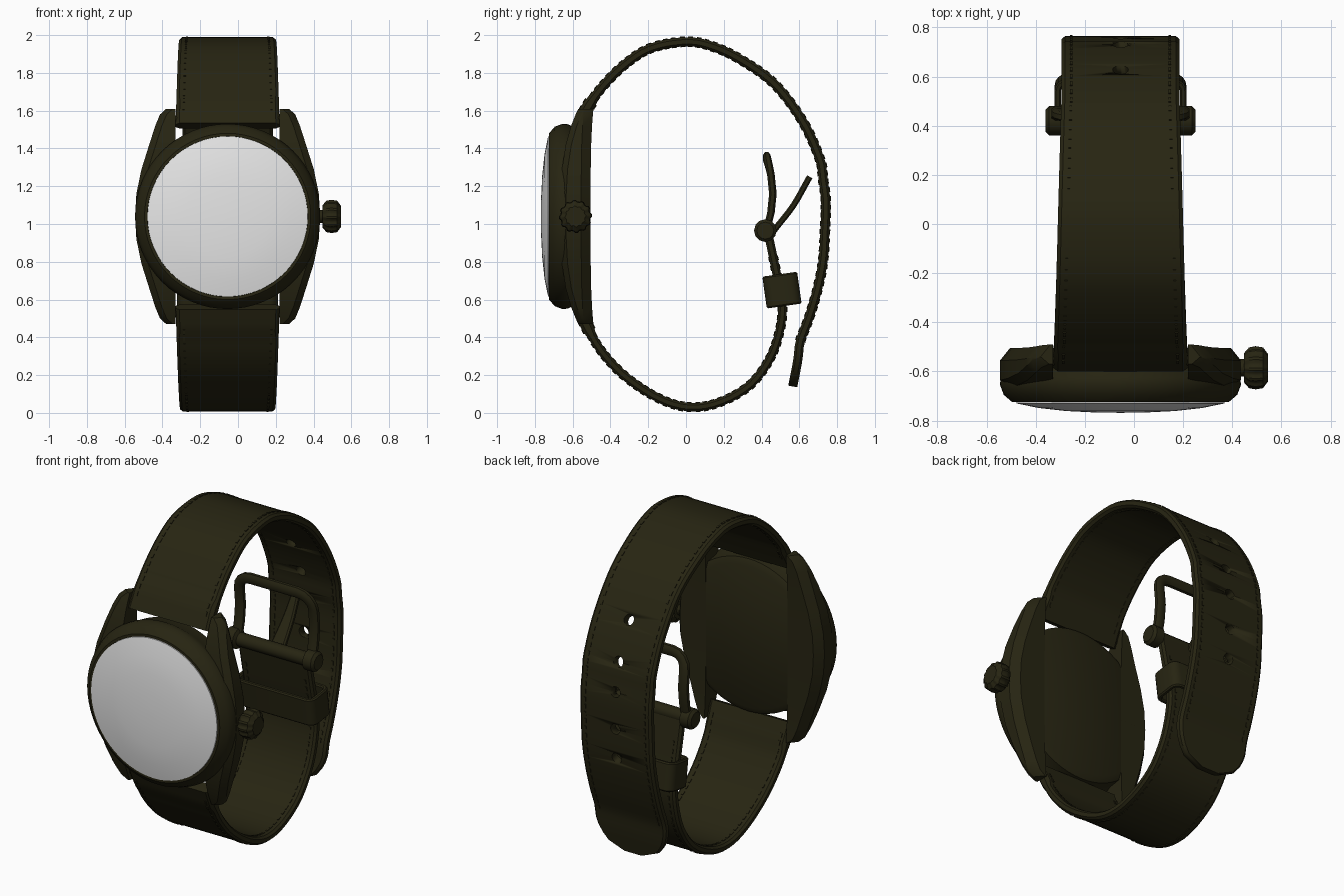
import bpy, bmesh, math
from mathutils import Vector, Matrix

if "Cube" in bpy.data.objects:
    bpy.data.objects.remove(bpy.data.objects["Cube"])

CX, CZ = -0.055, 1.04          # centre of the watch head
X, Y, Z = Vector((1, 0, 0)), Vector((0, 1, 0)), Vector((0, 0, 1))


def material(name, rgb):
    m = bpy.data.materials.new(name)
    m.use_nodes = True
    m.diffuse_color = (*rgb, 1)
    m.node_tree.nodes["Principled BSDF"].inputs["Base Color"].default_value = (*rgb, 1)
    return m


OLIVE = material("dark olive", (0.02, 0.018, 0.006))
WHITE = material("white glass", (0.8, 0.8, 0.8))


def finish(name, bm, mat=OLIVE, angle=35):
    bmesh.ops.recalc_face_normals(bm, faces=bm.faces)
    mesh = bpy.data.meshes.new(name)
    bm.to_mesh(mesh)
    bm.free()
    mesh.materials.append(mat)
    ob = bpy.data.objects.new(name, mesh)
    bpy.context.collection.objects.link(ob)
    bpy.ops.object.select_all(action='DESELECT')
    ob.select_set(True)
    bpy.context.view_layer.objects.active = ob
    bpy.ops.object.shade_smooth_by_angle(angle=math.radians(angle))
    return ob


def loft(name, rings, closed=False, mat=OLIVE):
    """Skin a row of equal rings, capped unless closed."""
    bm = bmesh.new()
    vs = [[bm.verts.new(p) for p in r] for r in rings]
    n = len(vs[0])
    for i in range(len(vs) if closed else len(vs) - 1):
        a, b = vs[i], vs[(i + 1) % len(vs)]
        for k in range(n):
            bm.faces.new((a[k], a[(k + 1) % n], b[(k + 1) % n], b[k]))
    if not closed:
        bm.faces.new(vs[0])
        bm.faces.new(vs[-1])
    return finish(name, bm, mat)


def lathe(name, profile, centre, axis, sides=64, mat=OLIVE, rib=0):
    """Turn (radius, offset) pairs about an axis; rib insets every other side."""
    u, v = (X, Z) if axis == Y else (Y, Z)
    rings = []
    for r, a in profile:
        ring = []
        for k in range(sides):
            t = math.tau * k / sides
            q = r * (1 - rib * (k // 2 % 2))
            ring.append(Vector(centre) + axis * a + (u * math.cos(t) + v * math.sin(t)) * q)
        rings.append(ring)
    return loft(name, rings, mat=mat)


def smooth_path(pts, step):
    """Catmull-Rom curve through the points, resampled at even steps."""
    p = [Vector(q) for q in pts]
    p = [2 * p[0] - p[1]] + p + [2 * p[-1] - p[-2]]
    dense = []
    for a, b, c, d in zip(p, p[1:], p[2:], p[3:]):
        for k in range(20):
            t = k / 20
            dense.append(0.5 * (2 * b + (c - a) * t + (2 * a - 5 * b + 4 * c - d) * t ** 2
                                + (3 * b - a - 3 * c + d) * t ** 3))
    dense.append(p[-2])
    out, run = [dense[0]], 0
    for a, b in zip(dense, dense[1:]):
        run += (b - a).length
        if run >= step:
            out.append(b)
            run = 0
    if (out[-1] - dense[-1]).length > step / 4:
        out.append(dense[-1])
    return out


def frames(path, across, closed=False):
    """Tangent and outward normal at each point."""
    n, res = len(path), []
    for i in range(n):
        a = path[i - 1] if closed or i else path[0]
        b = path[(i + 1) % n] if closed or i < n - 1 else path[-1]
        t = (b - a).normalized()
        res.append((t, across.cross(t).normalized()))
    return res


def sweep(name, path, across, width, thick, closed=False):
    """Soft-edged flat bar along a path; width and thick are functions of the index."""
    rings = []
    for i, (p, (t, nrm)) in enumerate(zip(path, frames(path, across, closed))):
        w, h = width(i) / 2, thick(i) / 2
        e = w - min(h * 0.6, w * 0.5)
        sec = [(-w, -h / 2), (-e, -h), (e, -h), (w, -h / 2), (w, h / 2), (e, h), (-e, h), (-w, h / 2)]
        rings.append([p + across * s + nrm * d for s, d in sec])
    return loft(name, rings, closed)


def rounded_rect(x0, x1, y0, y1, r):
    pts = []
    for cx, cy, a0 in ((x1 - r, y1 - r, 0), (x0 + r, y1 - r, 90), (x0 + r, y0 + r, 180), (x1 - r, y0 + r, 270)):
        for k in range(5):
            a = math.radians(a0 + k * 22.5)
            pts.append((cx + r * math.cos(a), cy + r * math.sin(a)))
    return pts


def stitches(name, path, width, thick, skip):
    """Two rows of thread dashes on both faces of a strap."""
    bm = bmesh.new()
    for i, (p, (t, nrm)) in list(enumerate(zip(path, frames(path, X))))[2:-skip]:
        rot = Matrix((X, t, nrm)).transposed().to_4x4()
        for side in (-1, 1):
            for face in (-1, 1):
                at = p + X * side * (width(i) / 2 - 0.04) + nrm * face * thick(i) / 2
                bmesh.ops.create_cube(bm, size=1, matrix=Matrix.Translation(at) @ rot
                                      @ Matrix.Diagonal((0.011, 0.026, 0.008, 1)))
    return finish(name, bm)


# Watch head: round body with bezel, then domed crystal
lathe("case_body", [(0.43, -0.505), (0.465, -0.525), (0.475, -0.6), (0.488, -0.625), (0.49, -0.655),
                    (0.475, -0.695), (0.44, -0.725), (0.425, -0.725), (0.42, -0.71)], (CX, 0, CZ), Y)
lathe("crystal", [(0.424, -0.71), (0.424, -0.73), (0.33, -0.749), (0.22, -0.761), (0.1, -0.767),
                  (0.01, -0.768)], (CX, 0, CZ), Y, mat=WHITE)

# Case flanks running out into curved lugs
FLANK = [(0, 0.49), (0.12, 0.483), (0.25, 0.456), (0.38, 0.415), (0.48, 0.383), (0.54, 0.358), (0.57, 0.325)]
for side, label in ((1, "left"), (-1, "right")):
    rings = []
    for z, w in [(-z, w) for z, w in FLANK[:0:-1]] + FLANK:
        s = abs(z) / 0.57
        front, back = -0.665 + 0.095 * s ** 3, -0.505 + 0.015 * s ** 4
        sec = [(0.275, front), (w - 0.035, front), (w, front + 0.03), (w, back - 0.05),
               (w - 0.04, back), (0.275, back)]
        rings.append([Vector((CX + side * x, y, CZ + z)) for x, y in sec])
    loft("case_flank_" + label, rings)
for sign, label in ((1, "upper"), (-1, "lower")):
    lathe("spring_bar_" + label, [(0.02, -0.28), (0.02, 0.28)], (CX, -0.555, CZ + sign * 0.515), X, 12)

# Ribbed crown on its stem
lathe("crown_stem", [(0.035, 0.41), (0.035, 0.47)], (0, -0.585, CZ), X, 16)
lathe("crown", [(0.06, 0.448), (0.083, 0.468), (0.088, 0.495), (0.083, 0.525), (0.055, 0.546)],
      (0, -0.585, CZ), X, 48, rib=0.09)

# Long strap half, with a rounded tail and punched holes
long_path = smooth_path([(CX, y, z) for y, z in (
    (-0.57, 1.52), (-0.52, 1.62), (-0.44, 1.73), (-0.33, 1.84), (-0.19, 1.93), (0, 1.965), (0.14, 1.94),
    (0.29, 1.87), (0.47, 1.74), (0.62, 1.54), (0.71, 1.34), (0.725, 1.24), (0.74, 1.12), (0.735, 0.95),
    (0.725, 0.8), (0.695, 0.65), (0.65, 0.5), (0.605, 0.38), (0.592, 0.28), (0.565, 0.14))], 0.04)
NL = len(long_path)


def long_width(i):
    w = 0.55 - 0.07 * min(1, i / (NL * 0.45))
    left = (NL - 1 - i) * 0.04
    return w * (1 if left > 0.2 else 0.3 + 0.7 * math.sqrt(1 - (1 - left / 0.2) ** 2))


def long_thick(i):
    return 0.065 if i < 4 else 0.048


strap = sweep("strap_long", long_path, X, long_width, long_thick)
bm = bmesh.new()
long_frames = frames(long_path, X)
for z in (1.54, 1.35, 1.16, 0.97, 0.77):
    i = min(range(NL // 3, NL), key=lambda k: abs(long_path[k].z - z))
    turn = long_frames[i][1].to_track_quat('Z', 'Y').to_matrix().to_4x4()
    bmesh.ops.create_cone(bm, cap_ends=True, segments=16, radius1=0.032, radius2=0.032, depth=0.2,
                          matrix=Matrix.Translation(long_path[i]) @ turn)
punch = finish("hole_punch", bm)
punch.hide_render = True
cut = strap.modifiers.new("holes", 'BOOLEAN')
cut.operation, cut.solver, cut.object = 'DIFFERENCE', 'EXACT', punch
bpy.context.view_layer.objects.active = strap
bpy.ops.object.modifier_apply(modifier=cut.name)
bpy.data.objects.remove(punch)
stitches("stitches_long", long_path, long_width, long_thick, 6)

# Short strap half, reaching the buckle
short_path = smooth_path([(CX, y, z) for y, z in (
    (-0.57, 0.56), (-0.52, 0.45), (-0.45, 0.33), (-0.33, 0.2), (-0.16, 0.085), (0, 0.032), (0.16, 0.05),
    (0.33, 0.14), (0.44, 0.28), (0.495, 0.43), (0.51, 0.58), (0.475, 0.76), (0.435, 0.95))], 0.04)
NS = len(short_path)


def short_width(i):
    return 0.55 - 0.07 * min(1, i / (NS * 0.6))


def short_thick(i):
    return 0.065 if i < 4 else 0.045


sweep("strap_short", short_path[::-1], X, lambda i: short_width(NS - 1 - i), lambda i: short_thick(NS - 1 - i))
stitches("stitches_short", short_path, short_width, short_thick, 3)

# Keeper loop, tilted with the strap
keeper = sweep("keeper_loop", [Vector((x, y, 0)) for x, y in rounded_rect(-0.255, 0.255, -0.08, 0.08, 0.035)],
               Z, lambda i: 0.17, lambda i: 0.026, True)
keeper.location = (CX, 0.508, 0.65)
keeper.rotation_euler.x = math.radians(8)

# Buckle: pivot bar, bowed frame and tongue
lathe("buckle_pivot", [(0.045, -0.305), (0.06, -0.29), (0.06, -0.235), (0.04, -0.225), (0.04, 0.225),
                       (0.06, 0.235), (0.06, 0.29), (0.045, 0.305)], (CX, 0.42, 0.965), X, 12)
outline = [p for p in rounded_rect(-0.25, 0.25, 0.9, 1.35, 0.09) if p[1] > 1.1]
outline = [(0.25, 0.96), (0.25, 1.06), (0.25, 1.16)] + outline + [(-0.25, 1.16), (-0.25, 1.06), (-0.25, 0.96)]
sweep("buckle_frame", [Vector((CX + x, 0.425 + 0.035 * math.sin((z - 0.96) / 0.4 * math.pi), z))
                       for x, z in outline], Y, lambda i: 0.04, lambda i: 0.06)
tongue = smooth_path([(CX, 0.44, 0.93), (CX, 0.485, 0.99), (CX, 0.57, 1.1), (CX, 0.655, 1.25)], 0.04)
sweep("buckle_tongue", tongue, X, lambda i: 0.1 - 0.006 * i, lambda i: 0.032)
